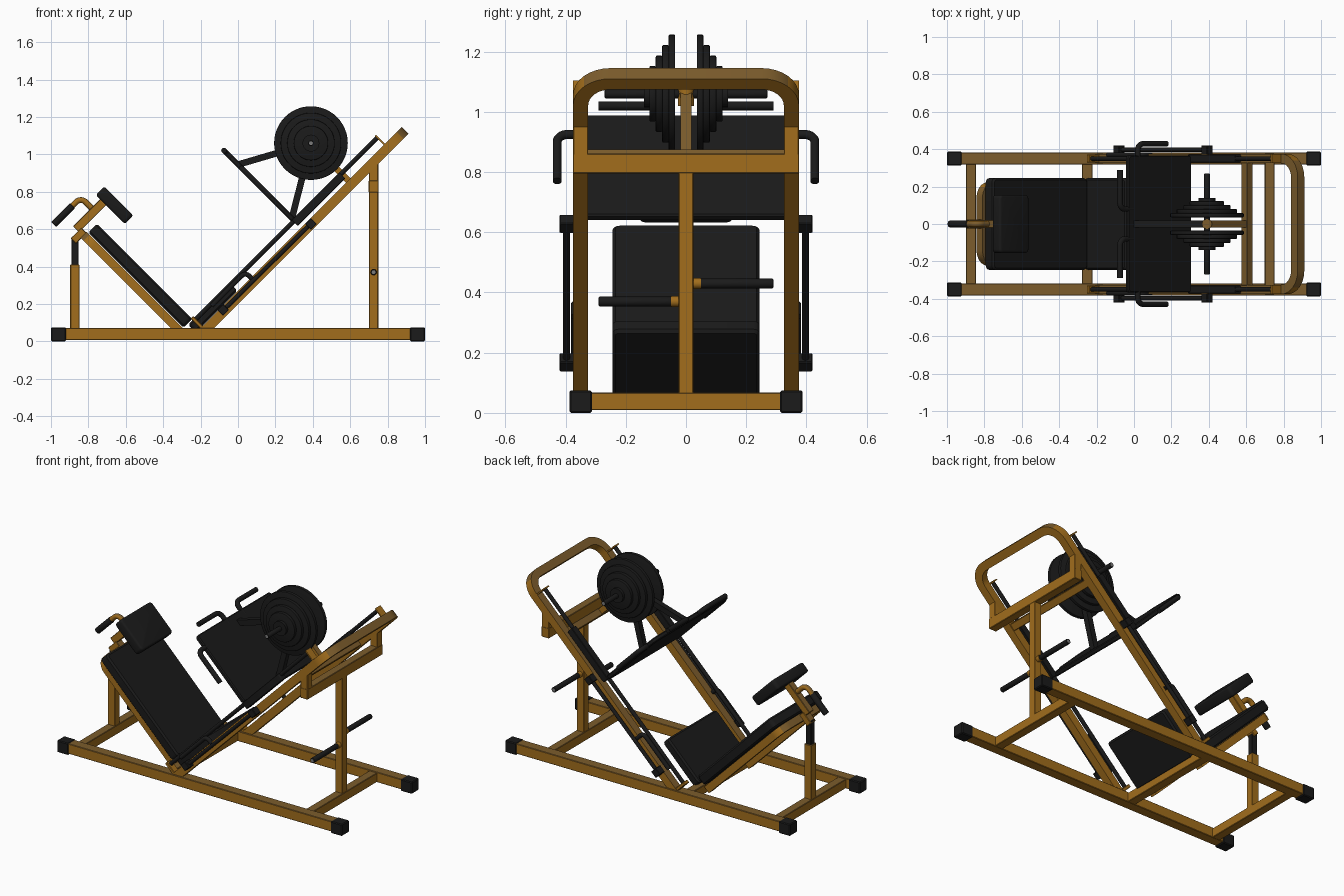
import bpy, bmesh, math
from mathutils import Vector, Matrix

if "Cube" in bpy.data.objects:
    bpy.data.objects.remove(bpy.data.objects["Cube"])


def material(name, rgb):
    m = bpy.data.materials.new(name)
    m.diffuse_color = (*rgb, 1)
    m.use_nodes = True
    m.node_tree.nodes["Principled BSDF"].inputs["Base Color"].default_value = m.diffuse_color
    return m


GOLD = material("ochre frame", (0.36, 0.155, 0.012))
WORN = material("dull brown upper faces", (0.2, 0.107, 0.025))
BLACK = material("black", (0.0105, 0.0105, 0.0105))
GREY = material("grey", (0.2, 0.2, 0.2))
PAD = BLACK
UP, DOWN = -math.pi / 4, math.pi / 4      # tilt of the ramp and of the backrest


def finish(name, bm, mat):
    bmesh.ops.recalc_face_normals(bm, faces=bm.faces)
    me = bpy.data.meshes.new(name)
    bm.to_mesh(me)
    bm.free()
    me.materials.append(mat)
    if mat == GOLD and "tab" not in name and "collar" not in name:
        me.materials.append(WORN)          # upward faces are duller
        for p in me.polygons:
            p.material_index = int(p.normal.z > 0.5)
    ob = bpy.data.objects.new(name, me)
    bpy.context.collection.objects.link(ob)
    bpy.ops.object.select_all(action='DESELECT')
    ob.select_set(True)
    bpy.context.view_layer.objects.active = ob
    bpy.ops.object.shade_smooth_by_angle(angle=math.radians(35))
    return ob


def box(name, loc, size, mat, tilt=0, bevel=0.003, corner=0):
    """Box tilted about Y; corner rounds the four edges along local z."""
    bm = bmesh.new()
    bmesh.ops.create_cube(bm, size=1)
    bmesh.ops.scale(bm, vec=size, verts=bm.verts)
    if corner:
        es = [e for e in bm.edges if abs((e.verts[0].co - e.verts[1].co).z) > 1e-4]
        bmesh.ops.bevel(bm, geom=es, offset=corner, segments=4, profile=0.5, affect='EDGES')
    if bevel:
        es = [e for e in bm.edges if e.calc_face_angle(0) > 0.7]
        bmesh.ops.bevel(bm, geom=es, offset=bevel, segments=3 if bevel > 0.01 else 1,
                        profile=0.5, affect='EDGES')
    bm.transform(Matrix.Translation(loc) @ Matrix.Rotation(tilt, 4, 'Y'))
    return finish(name, bm, mat)


def cyl(name, a, b, r, mat, n=24, bevel=0):
    a, b = Vector(a), Vector(b)
    bm = bmesh.new()
    bmesh.ops.create_cone(bm, cap_ends=True, segments=n, radius1=r, radius2=r, depth=(b - a).length)
    if bevel:
        es = [e for e in bm.edges if e.calc_face_angle(0) > 1]
        bmesh.ops.bevel(bm, geom=es, offset=bevel, segments=2, profile=0.5, affect='EDGES')
    bm.transform(Matrix.Translation((a + b) / 2) @ (b - a).to_track_quat('Z', 'Y').to_matrix().to_4x4())
    return finish(name, bm, mat)


def fillet(pts, r, n=8):
    pts = [Vector(p) for p in pts]
    out = [pts[0]]
    for p, c, q in zip(pts, pts[1:], pts[2:]):
        u, v = (p - c).normalized(), (q - c).normalized()
        half = u.angle(v) / 2
        d = min(r / math.tan(half), 0.48 * min((p - c).length, (q - c).length))
        s, e = c + u * d, c + v * d
        rad = d * math.tan(half)
        o = c + (u + v).normalized() * (rad / math.sin(half))
        for i in range(n + 1):
            out.append(o + (s - o).normalized().slerp((e - o).normalized(), i / n) * rad)
    return out + [pts[-1]]


def tube(name, pts, normal, w, mat, r=0.0, sides=12):
    """Sweep a square (sides=4) or round section along a flat, filleted path."""
    path = fillet(pts, r) if r else [Vector(p) for p in pts]
    N = Vector(normal).normalized()
    rad = w / 2 * (math.sqrt(2) if sides == 4 else 1)
    bm, rings = bmesh.new(), []
    for i, p in enumerate(path):
        t0 = (p - path[max(i - 1, 0)]).normalized()
        t1 = (path[min(i + 1, len(path) - 1)] - p).normalized()
        t = (t0 + t1).normalized()
        k = 1 / max(t.dot(t1 if t1.length else t0), 0.3)
        B = N.cross(t)
        rings.append([bm.verts.new(p + N * rad * math.cos(a) + B * rad * k * math.sin(a))
                      for a in [2 * math.pi * (j + 0.5) / sides for j in range(sides)]])
    for A, C in zip(rings, rings[1:]):
        for j in range(sides):
            bm.faces.new((A[j], A[(j + 1) % sides], C[(j + 1) % sides], C[j]))
    bm.faces.new(rings[0])
    bm.faces.new(rings[-1])
    return finish(name, bm, mat)


# base cross members
for nm, x in (("rear", 0.725), ("middle", -0.25), ("front", -0.872)):
    box(nm + "_base_crossbar", (x, 0, 0.038), (0.055, 0.66, 0.058), GOLD)

# ramp rails joined by the rounded top loop
L = 0.875
tube("ramp_frame", [(-0.2, .35, .035), (L, .35, L + .235), (L, -.35, L + .235), (-0.2, -.35, .035)],
     (-1, 0, 1), 0.05, GOLD, r=0.1, sides=4)
box("ramp_crossbar", (0.605, 0, 0.845), (0.045, 0.66, 0.045), GOLD, UP)

# rear support
box("rear_post", (0.725, 0, 0.435), (0.05, 0.05, 0.75), GOLD)
box("rear_upper_crossbar", (0.725, 0, 0.828), (0.052, 0.752, 0.066), GOLD)
for s, z in ((-1, 0.37), (1, 0.43)):
    cyl("storage_collar", (0.725, s * 0.02, z), (0.725, s * 0.05, z), 0.018, GOLD)
    cyl("storage_peg", (0.725, s * 0.045, z), (0.725, s * 0.29, z), 0.016, BLACK, bevel=0.003)
    cyl("storage_peg_tip", (0.725, s * 0.285, z), (0.725, s * 0.2905, z), 0.01, GREY)

for s in (-1, 1):
    y = s * 0.35
    # base rails and caps
    box("base_rail", (0, y, 0.04), (1.9, 0.065, 0.064), GOLD)
    for e in (-1, 1):
        box("rail_end_cap", (e * 0.96, y, 0.0375), (0.08, 0.074, 0.075), BLACK, bevel=0.005)
    box("rear_upright", (0.725, y, 0.88), (0.05, 0.05, 0.16), GOLD)
    # guide rods with end tabs
    cyl("guide_rod", (-0.225, y, 0.12), (0.745, y, 1.09), 0.012, BLACK)
    box("rod_lower_tab", (-0.218, y, 0.1), (0.02, 0.045, 0.08), GOLD, UP)
    box("rod_upper_tab", (0.764, y, 1.072), (0.008, 0.05, 0.085), GOLD, UP, bevel=0)
    # sliding carriage sleeves
    box("carriage_sleeve", (0.43, y, 0.76), (0.36, 0.045, 0.045), BLACK, UP, corner=0.008)
    # outer safety bars
    cyl("safety_bar", (-0.08, s * .397, .165), (0.39, s * .397, .63), 0.011, BLACK)
    for x, z in ((-0.08, 0.168), (0.39, 0.628)):
        box("safety_bar_block", (x, s * 0.395, z), (0.045, 0.05, 0.045), BLACK, UP)
    # safety lever beside the seat
    tube("safety_lever", [(-0.14, s * .37, .19), (0.0, s * .37, .33), (.04, s * .37, .37), (.09, s * .37, .32)],
         (0, 1, 0), 0.026, BLACK, r=0.03)
    # handles on foot plate: side edges and top edge
    tube("side_handle", [(0.02, s * .34, .925), (0.02, s * .428, .925), (0.175, s * .428, .77)],
         (1, 0, 1), 0.03, BLACK, r=0.035)
    tube("top_handle", [(-0.01, s * .08, .955), (-0.075, s * .08, 1.02), (-0.075, s * .29, 1.02)],
         (1, 0, 1), 0.03, BLACK, r=0.035)
    # weight plates, large to small, and their peg
    for i, r in enumerate((0.197, 0.162, 0.127, 0.092)):
        y0 = 0.036 + i * 0.0215
        cyl("weight_plate", (0.39, s * y0, 1.06), (0.39, s * (y0 + 0.0215), 1.06), r, BLACK, n=48, bevel=0.004)
    cyl("peg_collar", (0.39, s * 0.11, 1.06), (0.39, s * 0.14, 1.06), 0.045, BLACK)
    cyl("weight_peg", (0.39, 0, 1.06), (0.39, s * 0.27, 1.06), 0.015, BLACK, bevel=0.003)
    cyl("weight_peg_tip", (0.39, s * 0.265, 1.06), (0.39, s * 0.2705, 1.06), 0.01, GREY)

# foot plate and the struts that carry the weights
box("foot_plate", (0.13, 0, 0.815), (0.475, 0.735, 0.028), BLACK, DOWN, bevel=0.006, corner=0.02)
tube("upper_strut", [(0.0, 0, .945), (0.39, 0, 1.06)], (0, 1, 0), 0.035, BLACK, sides=4)
tube("lower_strut", [(0.29, 0, .665), (0.39, 0, 1.06)], (0, 1, 0), 0.035, BLACK, sides=4)
tube("weight_strut", [(0.39, 0, 1.06), (0.6, 0, .85)], (0, 1, 0), 0.035, GOLD, sides=4)
cyl("weight_hub", (0.39, 0, 1.02), (0.39, 0, 1.08), 0.027, GOLD)

# pads
box("backrest", (-0.522, 0, 0.351), (0.72, 0.49, 0.066), PAD, DOWN, bevel=0.01, corner=0.025)
box("seat", (-0.135, 0, 0.18), (0.315, 0.49, 0.058), PAD, UP, bevel=0.01, corner=0.02)
box("headrest", (-0.66, 0, 0.728), (0.22, 0.31, 0.064), PAD, DOWN, bevel=0.012, corner=0.02)

# backrest frame loop
tube("backrest_frame", [(-.3, .2, .045), (-.81, .2, .555), (-.81, -.2, .555), (-.3, -.2, .045)],
     (1, 0, 1), 0.045, GOLD, r=0.06, sides=4)

# telescoping front post and headrest arm
box("front_post", (-0.872, 0, 0.235), (0.05, 0.05, 0.35), GOLD)
box("front_post_slider", (-0.872, 0, 0.475), (0.038, 0.038, 0.17), BLACK)
box("post_head", (-0.852, 0, 0.565), (0.04, 0.05, 0.08), GOLD, DOWN)
box("headrest_arm", (-0.785, 0, 0.68), (0.23, 0.045, 0.045), GOLD, UP)
tube("grip_stem", [(-0.9, 0, .71), (-.84, 0, .77), (-.77, 0, .70)], (0, 1, 0), 0.032, GOLD, r=0.035)
cyl("grip", (-0.985, 0, 0.625), (-0.885, 0, 0.725), 0.019, BLACK, bevel=0.004)
